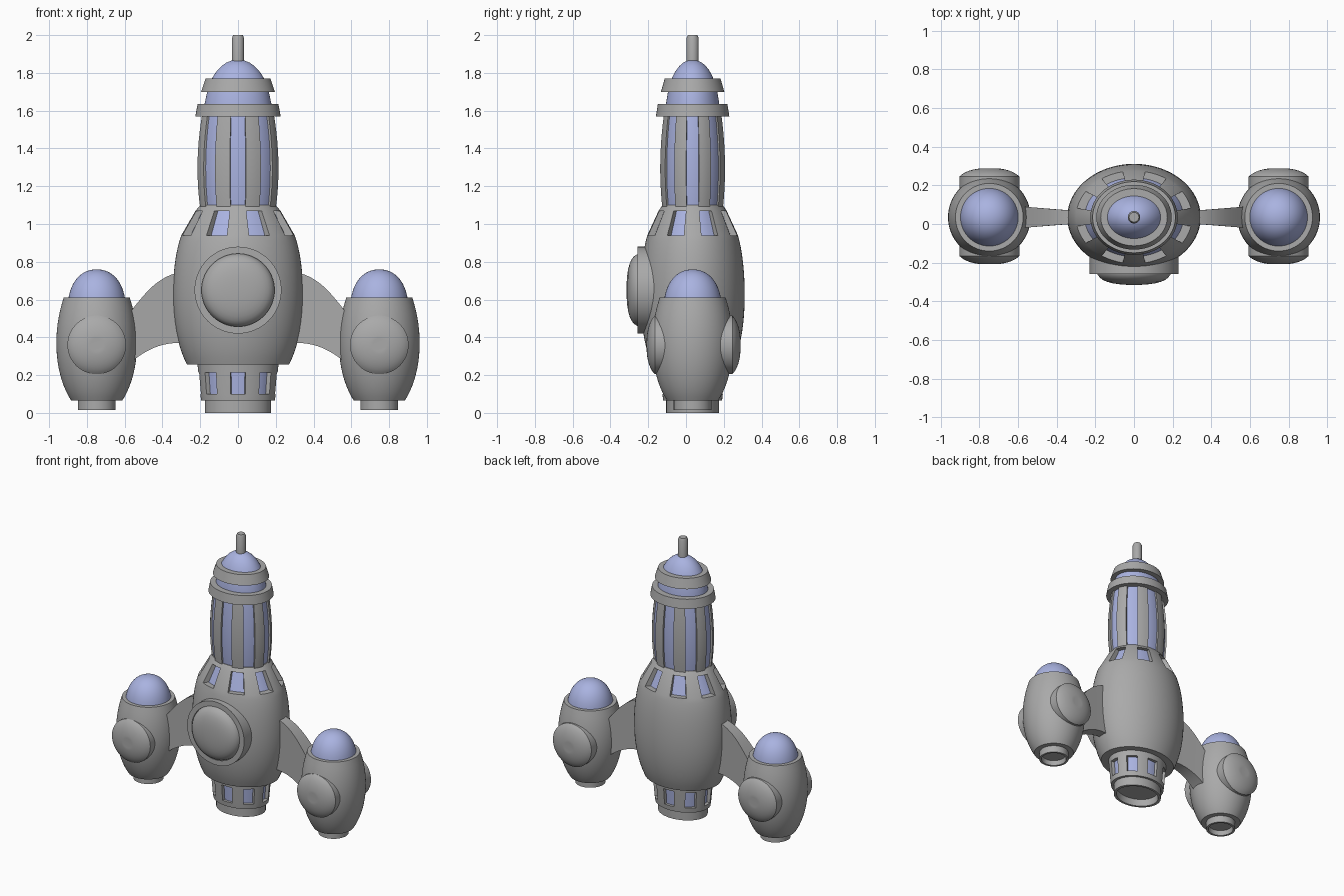
import bpy, bmesh, math
from mathutils import Vector
from mathutils.geometry import interpolate_bezier

if "Cube" in bpy.data.objects:
    bpy.data.objects.remove(bpy.data.objects["Cube"])

SEGS = 64
YC = 0.035          # depth of the main axis
OVAL = 0.8          # depth to width ratio of the hull


def material(name, rgb):
    m = bpy.data.materials.new(name)
    m.use_nodes = True
    m.diffuse_color = (*rgb, 1)
    m.node_tree.nodes["Principled BSDF"].inputs["Base Color"].default_value = (*rgb, 1)
    return m


GREY = material("hull_grey", (0.40, 0.40, 0.40))
BLUE = material("window_blue", (0.40, 0.45, 0.75))


def curve(p0, h0, h1, p1, n=9):
    pts = [Vector((r, z, 0)) for r, z in (p0, h0, h1, p1)]
    return [(p.x, p.y) for p in interpolate_bezier(*pts, n)]


def finish(bm, name, mats, loc=(0, 0, 0), rot=(0, 0, 0), angle=30):
    me = bpy.data.meshes.new(name)
    bm.to_mesh(me)
    bm.free()
    ob = bpy.data.objects.new(name, me)
    bpy.context.collection.objects.link(ob)
    for m in mats:
        me.materials.append(m)
    ob.location, ob.rotation_euler = loc, rot
    bpy.ops.object.select_all(action="DESELECT")
    ob.select_set(True)
    bpy.context.view_layer.objects.active = ob
    bpy.ops.object.shade_smooth_by_angle(angle=math.radians(angle))
    return ob


def recess(bm, z0, z1, offset, scale):
    """Sink eight evenly spaced panels between two heights and tint them."""
    faces = []
    for f in bm.faces:
        c = f.calc_center_median()
        turn = (math.degrees(math.atan2(c.y, c.x)) - offset + 22.5) % 45 - 22.5
        if abs(turn) < 11.25 and z0 < c.z < z1 and c.xy.length > 0.12:
            faces.append(f)
    geom = bmesh.ops.extrude_face_region(bm, geom=faces)["geom"]
    bmesh.ops.delete(bm, geom=[f for f in faces if f.is_valid], context="FACES")
    for g in geom:
        if isinstance(g, bmesh.types.BMVert):
            g.co.x *= scale
            g.co.y *= scale
        elif isinstance(g, bmesh.types.BMFace):
            g.material_index = 1


def lathe(name, profile, mats=(GREY,), loc=(0, YC, 0), oval=1, rot=(0, 0, 0),
          panels=None, closed=False):
    """Revolve (radius, height) points, listed from the bottom up."""
    bm = bmesh.new()
    pts = profile + profile[:1] if closed else profile
    rows = []
    for r, z in pts:
        rows.append([bm.verts.new((r * math.cos(a), r * math.sin(a), z))
                     for a in (math.tau * i / SEGS for i in range(SEGS))])
    for low, high in zip(rows, rows[1:]):
        for i in range(SEGS):
            j = (i + 1) % SEGS
            bm.faces.new((low[i], low[j], high[j], high[i]))
    bmesh.ops.remove_doubles(bm, verts=bm.verts, dist=1e-5)
    if panels:
        recess(bm, *panels)
    for v in bm.verts:
        v.co.y *= oval
    return finish(bm, name, mats, loc, rot)


# Main hull with a band of sunken windows round the shoulder
hull = [(0, 0.255)] + curve((0.27, 0.255), (0.325, 0.36), (0.345, 0.5), (0.345, 0.62))
hull += curve((0.345, 0.62), (0.345, 0.74), (0.33, 0.86), (0.3, 0.94))[1:]
hull += [(0.225, 1.07), (0.2, 1.1), (0, 1.1)]
lathe("main_hull", hull, (GREY, BLUE), oval=OVAL, panels=(0.95, 1.06, 22.5, 0.85))

# Lower neck with windows, and the open main nozzle
lathe("lower_neck", [(0, 0.065), (0.195, 0.065), (0.2, 0.1), (0.21, 0.215), (0.215, 0.26)],
      (GREY, BLUE), oval=OVAL, panels=(0.12, 0.2, 0, 0.88))
lathe("main_nozzle", [(0, 0.05), (0.15, 0.05), (0.155, 0), (0.175, 0), (0.175, 0.07)], oval=OVAL)

# Ribbed upper column with tall blue strips
column = curve((0.205, 1.09), (0.225, 1.24), (0.225, 1.4), (0.192, 1.59), 12)
lathe("upper_column", column, (GREY, BLUE), oval=OVAL, panels=(1.0, 1.7, 0, 0.94))

# Nose: blue core, two flared collars and a mast
core = [(0.18, 1.57), (0.176, 1.64)] + curve((0.163, 1.70), (0.145, 1.78), (0.09, 1.87), (0, 1.87))
lathe("nose_core", core, (BLUE,), oval=OVAL)
for label, z0, z1, r0, r1 in (("lower", 1.57, 1.635, 0.226, 0.214),
                              ("upper", 1.70, 1.77, 0.195, 0.172)):
    lathe(label + "_collar", [(r1 - 0.05, z0), (r0, z0), (r1, z1), (r1 - 0.05, z1)],
          oval=0.86, closed=True)
lathe("mast", [(0.032, 1.83), (0.032, 1.985), (0.025, 2), (0, 2)])

# Round hatch on the front of the hull
facing_front, facing_back = (math.pi / 2, 0, 0), (-math.pi / 2, 0, 0)
lathe("hatch_ring", [(0.23, 0.1), (0.23, 0.293), (0.193, 0.293), (0.193, 0.28)],
      loc=(0, YC, 0.65), rot=facing_front)
lathe("hatch_dome", curve((0.193, 0.28), (0.187, 0.33), (0.12, 0.35), (0, 0.35)),
      loc=(0, YC, 0.65), rot=facing_front)


def wing(name, side):
    """Curved strut from the hull out to the pod."""
    top = curve((0.29, 0.75), (0.42, 0.725), (0.48, 0.65), (0.57, 0.535), 12)
    low = curve((0.29, 0.37), (0.40, 0.375), (0.48, 0.34), (0.57, 0.265), 12)
    bm = bmesh.new()
    loops = []
    for i, (t, b) in enumerate(zip(top, low)):
        h = 0.033 + 0.022 * i / 11
        loops.append([bm.verts.new((side * p[0], YC + d, p[1]))
                      for p, d in ((t, -h), (t, h), (b, h), (b, -h))])
    for a, b in zip(loops, loops[1:]):
        for i in range(4):
            j = (i + 1) % 4
            bm.faces.new((a[i], a[j], b[j], b[i]))
    bm.faces.new(loops[0])
    bm.faces.new(loops[-1])
    bmesh.ops.recalc_face_normals(bm, faces=bm.faces)
    finish(bm, name, (GREY,))


# Side pods, each with a dome, a nozzle, two round caps and a wing
pod = [(0, 0.065)] + curve((0.135, 0.065), (0.205, 0.17), (0.25, 0.38), (0.175, 0.61), 16) + [(0, 0.61)]
cap = [(0.155, 0.05)] + curve((0.155, 0.205), (0.13, 0.232), (0.08, 0.246), (0.035, 0.248)) + [(0, 0.244)]
for label, side in (("left", 1), ("right", -1)):
    at = (side * 0.748, YC, 0)
    lathe(label + "_pod", pod, loc=at)
    lathe(label + "_pod_dome", curve((0.15, 0.605), (0.135, 0.70), (0.08, 0.76), (0, 0.76), 14),
          (BLUE,), loc=at)
    lathe(label + "_pod_nozzle", [(0, 0.05), (0.08, 0.05), (0.085, 0.015), (0.1, 0.015), (0.1, 0.07)],
          loc=at)
    for face, turn in (("front", facing_front), ("back", facing_back)):
        lathe(f"{label}_pod_{face}_cap", cap, loc=(at[0], YC + 0.005, 0.36), rot=turn)
    wing(label + "_wing", side)
